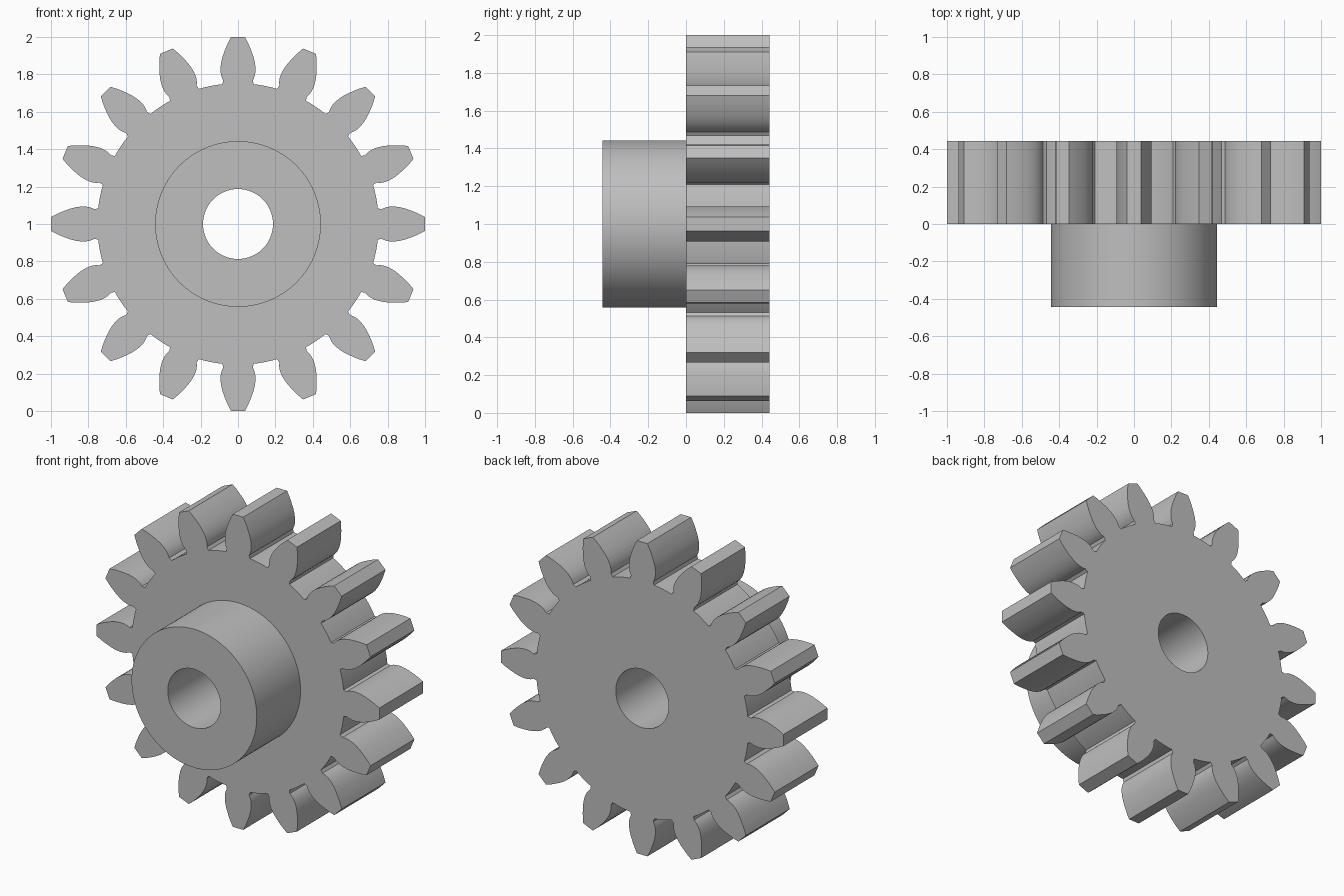
import bpy
import bmesh
from math import sin, cos, pi, radians

default_cube = bpy.data.objects.get("Cube")
if default_cube:
    bpy.data.objects.remove(default_cube, do_unlink=True)

TEETH = 16
BORE_R, HUB_R, ROOT_R = 0.187, 0.443, 0.752
FRONT, MIDDLE, BACK = -0.443, 0.0, 0.443
AXIS_Z = 1.0

steel = bpy.data.materials.new("plain_grey")
steel.use_nodes = True
grey = (0.52, 0.52, 0.52, 1.0)
steel.diffuse_color = grey
steel.node_tree.nodes["Principled BSDF"].inputs["Base Color"].default_value = grey


def circle(radius, count=96):
    return [(radius * sin(2 * pi * i / count), radius * cos(2 * pi * i / count))
            for i in range(count)]


def gear_outline():
    # Tooth flank as (distance from axis, half width), root to tip
    flank = [(0.747, 0.084), (0.768, 0.079), (0.787, 0.088), (0.81, 0.093), (0.84, 0.0935),
             (0.87, 0.089), (0.90, 0.081), (0.94, 0.066), (0.97, 0.053), (1.0, 0.037)]
    tooth = [(-w, r) for r, w in flank] + [(w, r) for r, w in reversed(flank)]
    pitch = 2 * pi / TEETH
    # Root arc between this tooth and the next
    for i in range(1, 6):
        a = radians(6.4) + (pitch - radians(12.8)) * i / 6
        tooth.append((ROOT_R * sin(a), ROOT_R * cos(a)))
    points = []
    for k in range(TEETH):
        c, s = cos(k * pitch), sin(k * pitch)
        points += [(x * c + z * s, z * c - x * s) for x, z in tooth]
    return points


def ring(bm, points, y):
    verts = [bm.verts.new((x, y, z + AXIS_Z)) for x, z in points]
    n = len(verts)
    for i in range(n):
        bm.edges.new((verts[i], verts[(i + 1) % n]))
    return verts


def ring_edges(bm, verts):
    n = len(verts)
    return [bm.edges.get((verts[i], verts[(i + 1) % n])) for i in range(n)]


def wall(bm, a, b):
    n = len(a)
    for i in range(n):
        j = (i + 1) % n
        bm.faces.new((a[i], a[j], b[j], b[i]))


def cap(bm, outer, inner):
    bmesh.ops.triangle_fill(bm, use_beauty=True, normal=(0, 1, 0),
                            edges=ring_edges(bm, outer) + ring_edges(bm, inner))


def finish(bm, name):
    bmesh.ops.recalc_face_normals(bm, faces=bm.faces[:])
    mesh = bpy.data.meshes.new(name)
    bm.to_mesh(mesh)
    bm.free()
    mesh.materials.append(steel)
    obj = bpy.data.objects.new(name, mesh)
    bpy.context.collection.objects.link(obj)
    bpy.ops.object.select_all(action='DESELECT')
    obj.select_set(True)
    bpy.context.view_layer.objects.active = obj
    bpy.ops.object.shade_smooth_by_angle(angle=radians(25))
    return obj


# Toothed wheel: flanks, back face with bore, front face around the hub
bm = bmesh.new()
outline = gear_outline()
teeth_front, teeth_back = ring(bm, outline, MIDDLE), ring(bm, outline, BACK)
bore_back = ring(bm, circle(BORE_R), BACK)
hub_seat = ring(bm, circle(HUB_R), MIDDLE)
wall(bm, teeth_front, teeth_back)
cap(bm, teeth_back, bore_back)
cap(bm, teeth_front, hub_seat)
finish(bm, "toothed_wheel")

# Hub: outer wall, front face, and the bore running through to the back
bm = bmesh.new()
hub_front, hub_back = ring(bm, circle(HUB_R), FRONT), ring(bm, circle(HUB_R), MIDDLE)
bore_front, bore_end = ring(bm, circle(BORE_R), FRONT), ring(bm, circle(BORE_R), BACK)
wall(bm, hub_front, hub_back)
wall(bm, hub_front, bore_front)
wall(bm, bore_front, bore_end)
finish(bm, "hub_and_bore")
